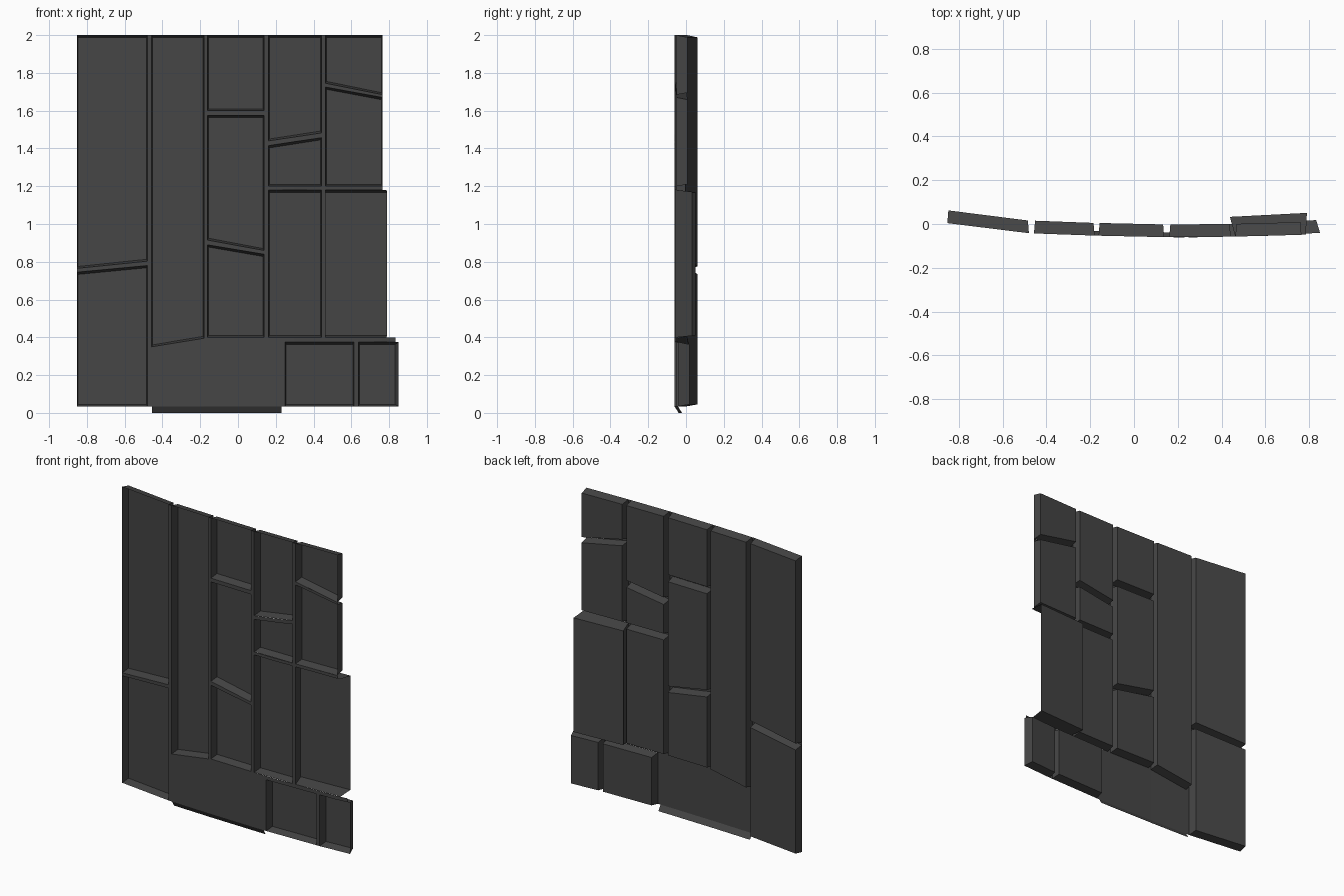
import bpy
import bmesh

cube = bpy.data.objects.get("Cube")
if cube:
    bpy.data.objects.remove(cube, do_unlink=True)

# One dark stone colour
stone = bpy.data.materials.new("dark_grey_stone")
stone.use_nodes = True
colour = (0.06, 0.06, 0.06, 1)
stone.diffuse_color = colour
bsdf = stone.node_tree.nodes["Principled BSDF"]
bsdf.inputs["Base Color"].default_value = colour
bsdf.inputs["Roughness"].default_value = 0.9

# Plan curve of the wall's front
CURVE = [(-.853, .004), (-.48, -.042), (-.457, -.043), (-.18, -.053), (.138, -.06),
         (.3, -.062), (.44, -.058), (.76, -.05), (.85, -.04)]


def front(x):
    for (xa, ya), (xb, yb) in zip(CURVE, CURVE[1:]):
        if x <= xb:
            break
    return ya + (yb - ya) * (x - xa) / (xb - xa)


def finish(name, bm):
    mesh = bpy.data.meshes.new(name)
    bm.to_mesh(mesh)
    bm.free()
    mesh.materials.append(stone)
    obj = bpy.data.objects.new(name, mesh)
    bpy.context.collection.objects.link(obj)


def block(name, x0, x1, bottom, top, inset=(.005, .005), depth=(.058, .058), open_right=False):
    """Hollow block, open at the front; bottom and top give left and right heights."""
    bm = bmesh.new()
    outline = [(x0, bottom[0]), (x1, bottom[1]), (x1, top[1]), (x0, top[0])]
    rim = [bm.verts.new((x, front(x), z)) for x, z in outline]
    back = []
    for i, (x, z) in enumerate(outline):
        right = i in (1, 2)
        dx = -inset[1] if right else inset[0]
        dz = .01 if i < 2 else -.012
        back.append(bm.verts.new((x + dx, front(x) + depth[right], z + dz)))
    bm.faces.new(back[::-1])
    for i in range(4):
        if open_right and i == 1:
            continue
        j = (i + 1) % 4
        bm.faces.new((rim[i], rim[j], back[j], back[i]))
    finish(name, bm)


# Columns: left edge, right edge, then stones as (bottom heights, top heights)
COLUMNS = {
    "far_right": (-.853, -.48, [((.035, .035), (.745, .78)), ((.765, .803), (2, 2))]),
    "inner_right": (-.457, -.18, [((.35, .395), (2, 2))]),
    "centre": (-.162, .138, [((.4, .4), (.89, .84)), ((.915, .86), (1.575, 1.575)),
                             ((1.6, 1.6), (2, 2))]),
    "inner_left": (.161, .442, [((.4, .4), (1.18, 1.18)), ((1.2, 1.2), (1.415, 1.457)),
                                ((1.44, 1.482), (2, 2))]),
    "far_left": (.463, .765, [((1.2, 1.2), (1.725, 1.67)), ((1.745, 1.685), (2, 2))]),
}

joints = bmesh.new()


def joint(x0, x1, bottom, top):
    """Flat strip of mortar on the front curve."""
    xs = [x0] + [x for x, y in CURVE if x0 < x < x1] + [x1]
    pairs = []
    for x in xs:
        t = (x - x0) / (x1 - x0)
        pairs.append([joints.verts.new((x, front(x), h[0] + (h[1] - h[0]) * t))
                      for h in (bottom, top)])
    for (a, b), (c, d) in zip(pairs, pairs[1:]):
        joints.faces.new((a, c, d, b))


for side, (x0, x1, stones) in COLUMNS.items():
    for n, (bottom, top) in enumerate(stones):
        block(f"{side}_stone_{n + 1}", x0, x1, bottom, top)
        if n:
            joint(x0, x1, stones[n - 1][1], bottom)

# Deep stone with an open outer edge
block("deep_left_stone", .463, .785, (.4, .4), (1.18, 1.18),
      inset=(-.025, -.005), depth=(.09, .098), open_right=True)
joint(.463, .765, (1.18, 1.18), (1.2, 1.2))

# Base stones
block("base_stone_inner", .25, .613, (.035, .035), (.375, .375))
block("base_stone_outer", .637, .85, (.035, .035), (.375, .375), inset=(.005, .018))

# Upright joints between the columns
sides = list(COLUMNS.values())
for a, b in zip(sides, sides[1:]):
    joint(a[1], b[0], (.4, .4), (2, 2))
joint(-.48, -.457, (.035, .035), (.4, .4))

# Flat base patch and the joints around the base stones
joint(-.457, -.18, (.035, .035), (.35, .395))
joint(-.18, .25, (.035, .035), (.4, .4))
joint(.25, .835, (.375, .375), (.4, .4))
joint(.613, .637, (.035, .035), (.375, .375))
finish("mortar_joints", joints)

# Folded lip under the base patch
lip = bmesh.new()
xs = [-.455, -.18, .138, .23]
rows = [[lip.verts.new((x, front(x) + dy, z)) for x in xs] for dy, z in ((0, .035), (.022, 0))]
for i in range(len(xs) - 1):
    lip.faces.new((rows[0][i], rows[1][i], rows[1][i + 1], rows[0][i + 1]))
finish("base_lip", lip)
